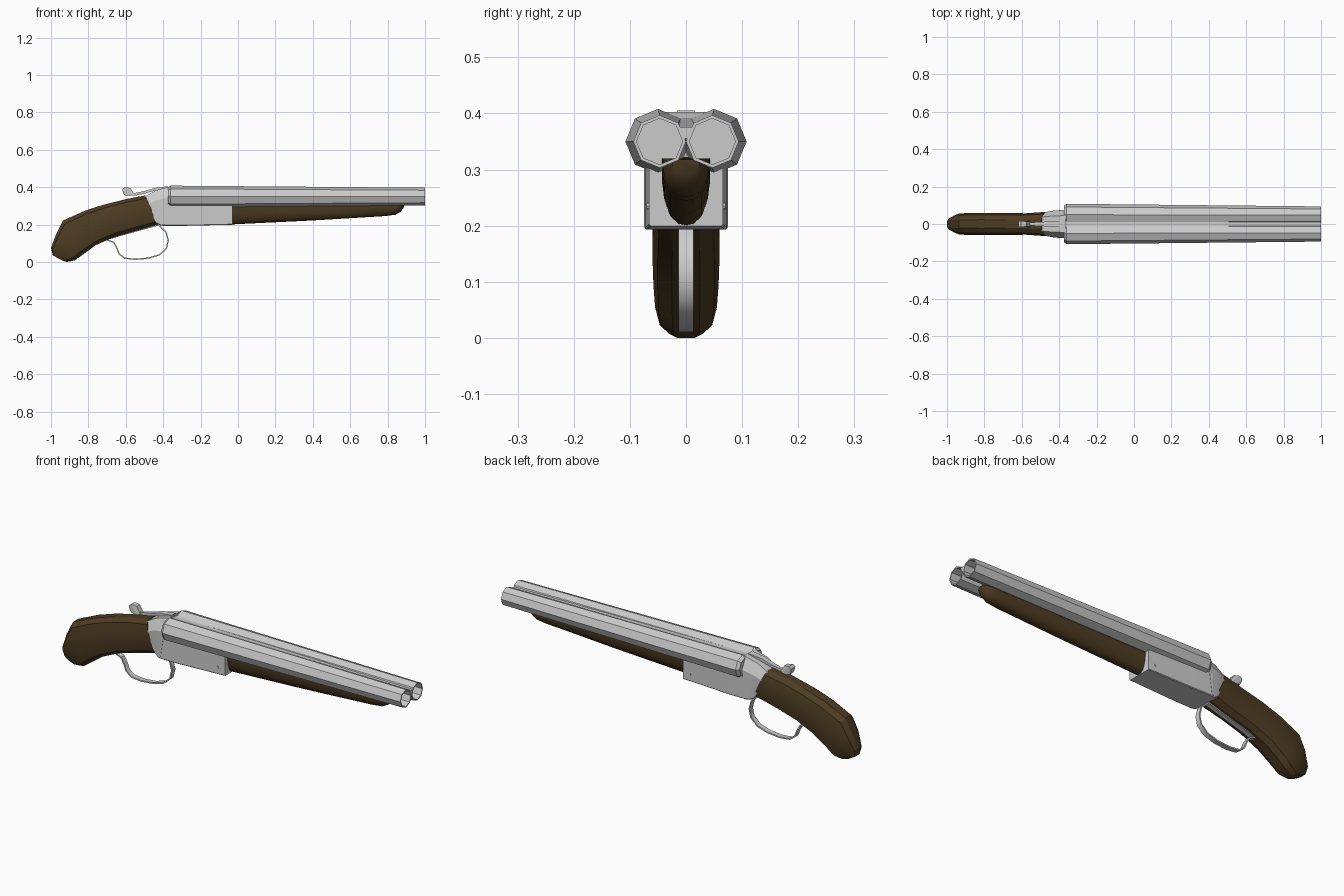
import bpy, bmesh, math
from mathutils import Vector

wood = bpy.data.materials.new("dark_wood")
wood.diffuse_color = (0.075, 0.045, 0.016, 1)


def skin(name, rings, mat=None, smooth=None):
    """Join rings of equal vertex count with quads and cap both ends."""
    bm = bmesh.new()
    vs = [[bm.verts.new(p) for p in r] for r in rings]
    n = len(vs[0])
    for a, b in zip(vs, vs[1:]):
        for i in range(n):
            j = (i + 1) % n
            bm.faces.new((a[i], a[j], b[j], b[i]))
    bm.faces.new(vs[0][::-1])
    bm.faces.new(vs[-1])
    bmesh.ops.recalc_face_normals(bm, faces=bm.faces)
    me = bpy.data.meshes.new(name)
    bm.to_mesh(me)
    bm.free()
    ob = bpy.data.objects.new(name, me)
    bpy.context.collection.objects.link(ob)
    if mat:
        me.materials.append(mat)
    if smooth:
        bpy.ops.object.select_all(action='DESELECT')
        ob.select_set(True)
        bpy.context.view_layer.objects.active = ob
        bpy.ops.object.shade_smooth_by_angle(angle=math.radians(smooth))
    return ob


def loft(name, shape, sections, mat=None, smooth=None):
    """shape: half outline (across, down); section: top x,z, bottom x,z, half width."""
    outline = shape + [(-u, v) for u, v in reversed(shape) if u > 0]
    rings = [[(xt + (xb - xt) * v, u * w, zt + (zb - zt) * v) for u, v in outline]
             for xt, zt, xb, zb, w in sections]
    return skin(name, rings, mat, smooth)


BOX = [(1, 0), (1, 1)]


def ribbon(name, path, widths, thick, smooth=None):
    """Flat metal strip following a path in the xz plane."""
    pts = [Vector(p) for p in path]
    secs = []
    for i, p in enumerate(pts):
        d = (pts[min(i + 1, len(pts) - 1)] - pts[max(i - 1, 0)]).normalized()
        n = Vector((-d.y, d.x)) * thick / 2
        w = widths[i] if isinstance(widths, list) else widths
        secs.append((p.x + n.x, p.y + n.y, p.x - n.x, p.y - n.y, w))
    return loft(name, BOX, secs, smooth=smooth)


# twin octagonal barrels with hollow muzzles: (x, offset, radius)
profile = [(-0.375, 0.05, 0.046), (-0.36, 0.05, 0.058), (1, 0.047, 0.047),
           (1, 0.047, 0.041), (0.65, 0.047, 0.041)]
for side, label in ((-1, "right"), (1, "left")):
    skin("barrel_" + label,
         [[(x, side * c + r * math.cos(k * math.pi / 4),
            0.35 + r * math.sin(k * math.pi / 4)) for k in range(8)]
          for x, c, r in profile])

# sighting rib between the barrels
loft("top_rib", [(1, 0), (1, 0.5), (0.15, 1)],
     [(-0.37, 0.392, -0.37, 0.355, 0.016), (1, 0.376, 1, 0.355, 0.012)])

# receiver: rear breech block and front action body
loft("breech_block", [(0.6, 0), (1, 0.28), (1, 0.97), (0.94, 1)],
     [(-0.365, 0.403, -0.395, 0.193, 0.075),
      (-0.44, 0.383, -0.415, 0.195, 0.071),
      (-0.505, 0.345, -0.435, 0.205, 0.061)], smooth=20)
loft("action_body", [(1, 0), (1, 0.97), (0.95, 1)],
     [(-0.40, 0.31, -0.40, 0.193, 0.074),
      (-0.30, 0.308, -0.30, 0.193, 0.073),
      (-0.03, 0.306, -0.03, 0.199, 0.066)])

# hinge pin through the action body
bpy.ops.mesh.primitive_cylinder_add(vertices=8, radius=0.006, depth=0.14,
                                    location=(-0.07, 0, 0.235),
                                    rotation=(math.pi / 2, 0, 0))
bpy.context.object.name = "hinge_pin"

# wooden fore-end, rounded at the tip
loft("fore_end", [(1, 0), (1, 0.35), (0.9, 0.62), (0.65, 0.87), (0.3, 0.98), (0, 1)],
     [(-0.03, 0.322, -0.03, 0.201, 0.043),
      (0.40, 0.32, 0.40, 0.222, 0.043),
      (0.78, 0.32, 0.78, 0.245, 0.042),
      (0.84, 0.32, 0.84, 0.252, 0.040),
      (0.875, 0.32, 0.87, 0.268, 0.034),
      (0.89, 0.318, 0.887, 0.292, 0.024)], wood, 40)

# wooden pistol grip
loft("pistol_grip", [(0.38, 0), (0.82, 0.1), (1, 0.35), (1, 0.68), (0.85, 0.9), (0.42, 1)],
     [(-0.495, 0.356, -0.425, 0.202, 0.065),
      (-0.60, 0.336, -0.55, 0.166, 0.057),
      (-0.72, 0.306, -0.66, 0.135, 0.059),
      (-0.82, 0.273, -0.76, 0.09, 0.06),
      (-0.935, 0.222, -0.84, 0.032, 0.058),
      (-0.972, 0.15, -0.872, 0.009, 0.055),
      (-1.0, 0.075, -0.915, 0.0, 0.036),
      (-0.99, 0.035, -0.94, 0.008, 0.026)], wood, 28)

# trigger guard loop and the tang plate under the grip
ribbon("trigger_guard",
       [(-0.71, 0.122), (-0.665, 0.105), (-0.648, 0.075), (-0.635, 0.042),
        (-0.605, 0.02), (-0.55, 0.014), (-0.48, 0.02), (-0.42, 0.038),
        (-0.383, 0.072), (-0.373, 0.115), (-0.385, 0.16), (-0.425, 0.198)],
       0.013, 0.007, 35)
ribbon("lower_tang", [(-0.42, 0.2), (-0.55, 0.165), (-0.66, 0.134), (-0.71, 0.118)],
       0.013, 0.008)

# opening lever on top, ending in a thumb piece
ribbon("top_lever",
       [(-0.59, 0.362), (-0.55, 0.362), (-0.50, 0.372), (-0.44, 0.39), (-0.37, 0.398)],
       [0.007, 0.008, 0.011, 0.014, 0.016], 0.014, 35)
loft("lever_thumb_piece", BOX,
     [(-0.615, 0.37, -0.608, 0.358, 0.013), (-0.618, 0.39, -0.59, 0.352, 0.017),
      (-0.605, 0.4, -0.562, 0.356, 0.017), (-0.575, 0.395, -0.555, 0.364, 0.013)])
